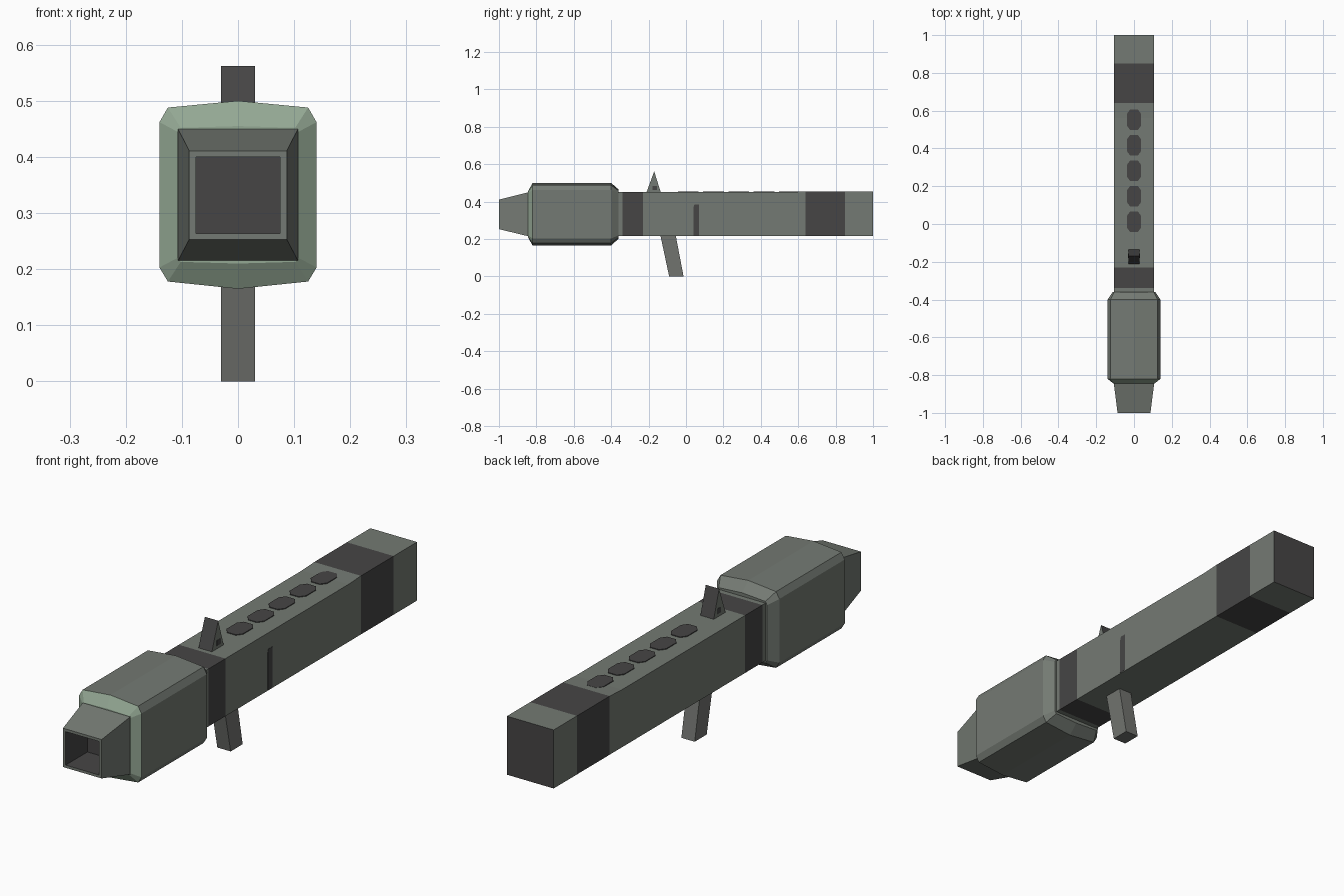
import bpy, bmesh

if "Cube" in bpy.data.objects:
    bpy.data.objects.remove(bpy.data.objects["Cube"])


def srgb(r, g, b):
    f = lambda c: (c / 255 / 12.92) if c < 11 else ((c / 255 + 0.055) / 1.055) ** 2.4
    return (f(r), f(g), f(b), 1)


def material(name, *rgb):
    m = bpy.data.materials.new(name)
    m.diffuse_color = srgb(*rgb)
    m.use_nodes = True
    m.node_tree.nodes["Principled BSDF"].inputs["Base Color"].default_value = m.diffuse_color
    return m


GRAY = material("gray_green", 116, 122, 115)
DARK = material("charcoal", 70, 69, 69)
GREEN = material("pale_green", 148, 168, 148)
NEUTRAL = material("neutral_gray", 113, 115, 111)


def finish(name, bm, mats):
    bmesh.ops.recalc_face_normals(bm, faces=bm.faces)
    me = bpy.data.meshes.new(name)
    bm.to_mesh(me)
    bm.free()
    for m in mats:
        me.materials.append(m)
    ob = bpy.data.objects.new(name, me)
    bpy.context.collection.objects.link(ob)
    return ob


def loft(name, rings, mats, segments=None, start=0, end=0):
    """Skin (y, [(x, z)...]) rings; one material index per segment and cap."""
    bm = bmesh.new()
    loops = [[bm.verts.new((x, y, z)) for x, z in pts] for y, pts in rings]
    n = len(loops[0])
    for s in range(len(loops) - 1):
        a, b = loops[s], loops[s + 1]
        for i in range(n):
            j = (i + 1) % n
            f = bm.faces.new((a[i], a[j], b[j], b[i]))
            f.material_index = segments[s] if segments else 0
    if start is not None:
        bm.faces.new(loops[0]).material_index = start
    if end is not None:
        bm.faces.new(loops[-1]).material_index = end
    return finish(name, bm, mats)


def prism(name, profile, axis, lo, hi, mats, rule=None):
    """Extrude a 2D profile along x (axis 0) or z (axis 2)."""
    bm = bmesh.new()
    put = (lambda p, t: (t, p[0], p[1])) if axis == 0 else (lambda p, t: (p[0], p[1], t))
    a, b = [[bm.verts.new(put(p, t)) for p in profile] for t in (lo, hi)]
    bm.faces.new(a)
    bm.faces.new(b)
    for i in range(len(a)):
        j = (i + 1) % len(a)
        bm.faces.new((a[i], a[j], b[j], b[i]))
    bm.normal_update()
    if rule:
        for f in bm.faces:
            f.material_index = rule(f)
    return finish(name, bm, mats)


def rect(w, lo, hi):
    return [(-w, lo), (w, lo), (w, hi), (-w, hi)]


def mirrored(half):
    """Half outline from top centre to bottom centre, mirrored over x."""
    return half + [(-x, z) for x, z in half[-2:0:-1]]


# Square tube with dark bands and a dark rear end
cuts = [-0.40, -0.34, -0.23, 0.56, 0.64, 0.85, 1.0]
loft("tube", [(y, rect(0.105, 0.217, 0.451 if y < 0.6 else 0.455)) for y in cuts],
     [GRAY, DARK], [0, 1, 0, 0, 1, 0], end=1)

# Bulky front casing with a pale front bevel
outer = mirrored([(0, 0.5), (0.125, 0.488), (0.14, 0.462),
                  (0.14, 0.203), (0.125, 0.178), (0, 0.165)])
inner = mirrored([(0, 0.455), (0.102, 0.452), (0.108, 0.445),
                  (0.108, 0.220), (0.102, 0.213), (0, 0.210)])
rear = mirrored([(0, 0.465), (0.105, 0.458), (0.113, 0.445),
                 (0.113, 0.220), (0.105, 0.208), (0, 0.203)])
loft("casing", [(-0.845, inner), (-0.82, outer), (-0.40, outer), (-0.36, rear)],
     [GRAY, GREEN], [1, 0, 0], start=1)

# Tapered hollow muzzle
loft("muzzle", [(-0.843, rect(0.107, 0.215, 0.45)), (-1.0, rect(0.087, 0.253, 0.411)),
                (-1.0, rect(0.075, 0.264, 0.40)), (-0.86, rect(0.075, 0.264, 0.40))],
     [GRAY, DARK], [0, 0, 1], start=None, end=1)

# Slanted grip
prism("grip", [(-0.139, 0.23), (-0.057, 0.23), (-0.013, 0), (-0.09, 0)],
      0, -0.03, 0.03, [NEUTRAL])

# Wedge sight, dark on its slopes
prism("sight", [(-0.211, 0.45), (-0.135, 0.45), (-0.17, 0.562)],
      0, -0.03, 0.03, [GRAY, DARK], lambda f: int(abs(f.normal.x) < 0.5))
for side in (-1, 1):
    prism("sight_mark", [(-0.18, 0.463), (-0.155, 0.463), (-0.155, 0.485), (-0.18, 0.485)],
          0, side * 0.029, side * 0.031, [DARK])

# Row of dark oval vents on top
for k in range(5):
    c = 0.012 + k * 0.135
    oval = [(sx * x, c + sy * y) for sx, sy, pts in
            [(1, 1, [(0.037, 0.032), (0.02, 0.055)]), (-1, 1, [(0.02, 0.055), (0.037, 0.032)]),
             (-1, -1, [(0.037, 0.032), (0.02, 0.055)]), (1, -1, [(0.02, 0.055), (0.037, 0.032)])]
            for x, y in pts]
    prism("top_vent", oval, 2, 0.449, 0.454, [DARK])

# Dark slot on the right side
prism("side_slot", [(0.04, 0.22), (0.07, 0.22), (0.07, 0.385), (0.045, 0.385), (0.04, 0.37)],
      0, 0.104, 0.106, [DARK])
